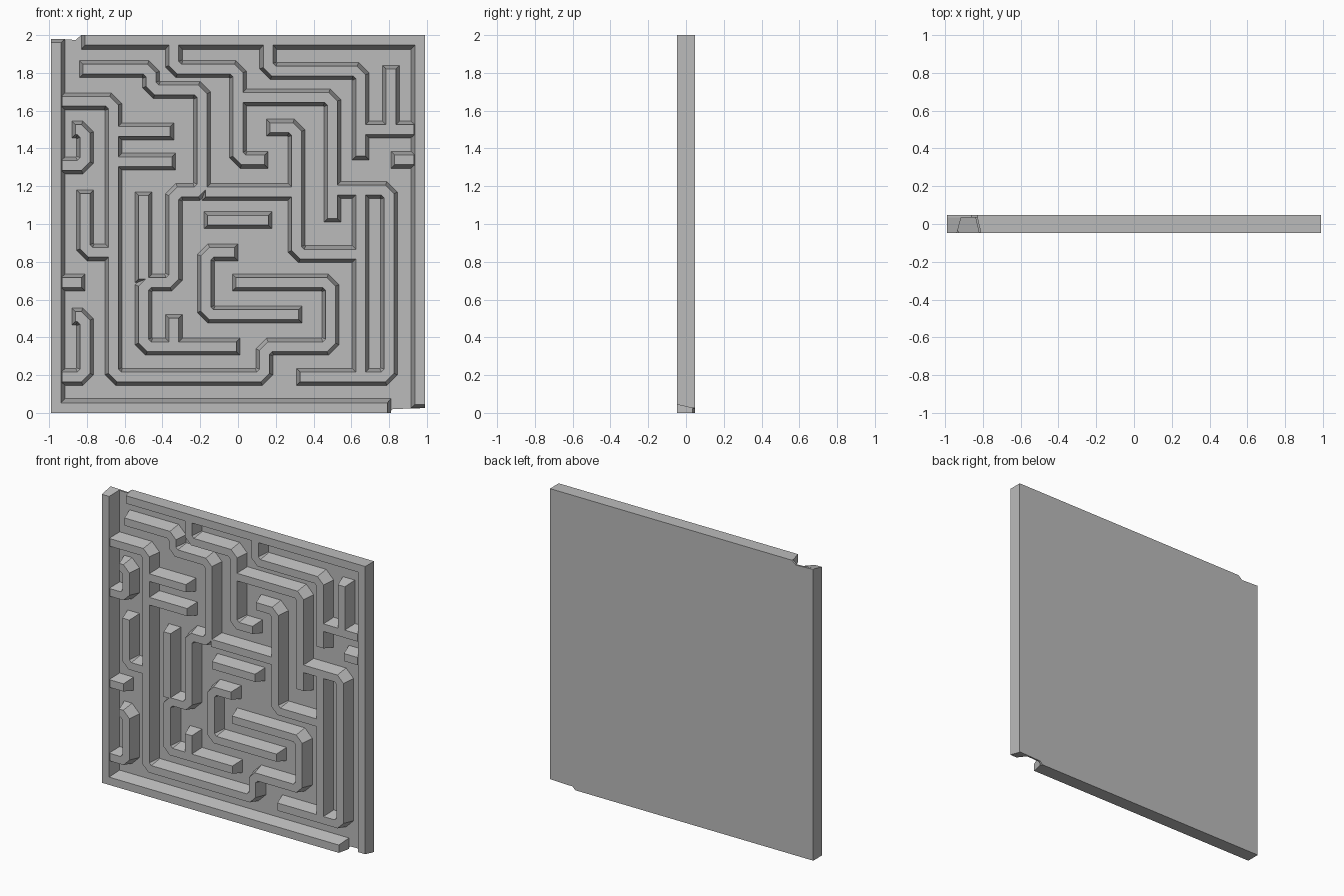
import bpy
import bmesh
from mathutils import Vector

cube = bpy.data.objects.get("Cube")
if cube:
    bpy.data.objects.remove(cube, do_unlink=True)

FRONT, FLOOR, BACK = -0.047, 0.035, 0.047   # depth levels along y
CREST, FOOT = 0.026, 0.045                  # half widths of a wall
CHAMFER = 0.03

grey = bpy.data.materials.new("plain_grey")
grey.use_nodes = True
colour = (0.5, 0.5, 0.5, 1)
grey.diffuse_color = colour
grey.node_tree.nodes["Principled BSDF"].inputs["Base Color"].default_value = colour


def finish(bm, name):
    bmesh.ops.recalc_face_normals(bm, faces=bm.faces)
    mesh = bpy.data.meshes.new(name)
    bm.to_mesh(mesh)
    bm.free()
    mesh.materials.append(grey)
    obj = bpy.data.objects.new(name, mesh)
    bpy.context.collection.objects.link(obj)
    return obj


def chamfered(points, size):
    """Replace each inner corner of the path with two points."""
    result = [points[0]]
    for before, corner, after in zip(points, points[1:], points[2:]):
        result += [corner + (p - corner).normalized() * size for p in (before, after)]
    return result + [points[-1]]


def ribbon(name, points, left, right):
    """Sweep a tapered section; left and right are (crest, foot) offsets."""
    bm = bmesh.new()
    rings = []
    last = len(points) - 1
    for i, p in enumerate(points):
        ahead = (points[min(i + 1, last)] - points[min(i, last - 1)]).normalized()
        behind = (points[max(i, 1)] - points[max(i - 1, 0)]).normalized()
        n1, n2 = Vector((-ahead.y, ahead.x)), Vector((-behind.y, behind.x))
        mitre = (n1 + n2) / (1 + n1.dot(n2))
        # the crest is pulled in at both ends so that the end caps slope
        pull = ahead * (FOOT - CREST) * ((i == 0) - (i == last))
        section = [(left[1], FLOOR, 0), (left[0], FRONT, 1),
                   (-right[0], FRONT, 1), (-right[1], FLOOR, 0)]
        ring = []
        for offset, depth, is_crest in section:
            q = p + mitre * offset + pull * is_crest
            ring.append(bm.verts.new((q.x, depth, q.y)))
        rings.append(ring)
    for a, b in zip(rings, rings[1:]):
        for k in range(4):
            j = (k + 1) % 4
            bm.faces.new((a[k], a[j], b[j], b[k]))
    bm.faces.new(rings[0])
    bm.faces.new(rings[-1])
    return finish(bm, name)


def wall(name, x, z, axis, *stops):
    """Right-angled wall in hundredths: start, first axis, then alternating stops."""
    points = [Vector((x, z)) / 100]
    for stop in stops:
        x, z = (stop, z) if axis == "x" else (x, stop)
        axis = "z" if axis == "x" else "x"
        points.append(Vector((x, z)) / 100)
    ribbon(name, chamfered(points, CHAMFER), (CREST, FOOT), (CREST, FOOT))


# Back panel with a shallow notch at the entrance and the exit
bm = bmesh.new()
outline = [(-.99, 0), (.8, 0), (.82, .02), (.99, .025), (.99, 2),
           (-.83, 2), (-.86, 1.975), (-.99, 1.98)]
face = bm.faces.new([bm.verts.new((x, FLOOR, z)) for x, z in outline])
extruded = bmesh.ops.extrude_face_region(bm, geom=[face], use_keep_orig=True)
bmesh.ops.translate(bm, vec=(0, BACK - FLOOR, 0),
                    verts=[v for v in extruded["geom"] if isinstance(v, bmesh.types.BMVert)])
finish(bm, "back_panel")

# Outer frame, upright on the outside and sloped on the inside
frame_parts = {
    "top_right_frame": [(-.83, 2), (.99, 2), (.99, .025)],
    "bottom_left_frame": [(.81, 0), (-.99, 0), (-.99, 1.98)],
}
for name, corners in frame_parts.items():
    ribbon(name, [Vector(c) for c in corners], (0, 0), (.053, .075))

# Walls in the upper half
wall("upper_left_wall", -34, 197, "z", 182, 0, 134, 16)
wall("upper_right_wall", 16, 197, "z", 181, 65, 134)
wall("upper_middle_wall", 0, 167, "x", 50, 101)
wall("upper_right_post", 81, 184, "z", 150)
wall("upper_right_bar", 65, 150, "x", 95)
wall("upper_right_stub", 81, 134, "x", 95)

# Long winding walls
wall("stepped_wall", -84, 182, "x", -46, 171, -19, 117, -34, 69, -50, 35, 1)
wall("stepped_wall_bar", -19, 117, "x", 31)
wall("stepped_wall_post", -50, 117, "z", 69)
wall("stepped_wall_stub", -34, 52, "z", 35)
wall("spiral_wall", -95, 165, "x", -66, 19, 14, 35, 49, 69, -3)
wall("spiral_wall_upper_bar", -66, 149, "x", -34)
wall("spiral_wall_lower_bar", -66, 133, "x", -33)

# Walls on the right side
wall("right_loop_outer", 50, 118, "x", 80, 19, 31)
wall("right_loop_inner", 65, 118, "z", 19)
wall("right_hook", 15, 151, "x", 31, 84, 65)

# Walls in the middle
wall("centre_hook", 0, 85, "x", -17, 52, 34)
wall("centre_bar", -18, 102, "x", 18)

# Short walls along the left side
wall("left_upper_hook", -88, 150, "x", -81, 131, -95)
wall("left_middle_hook", -81, 118, "z", 85, -66)
wall("left_stub", -95, 69, "x", -81)
wall("left_lower_hook", -88, 51, "x", -81, 19, -95)
